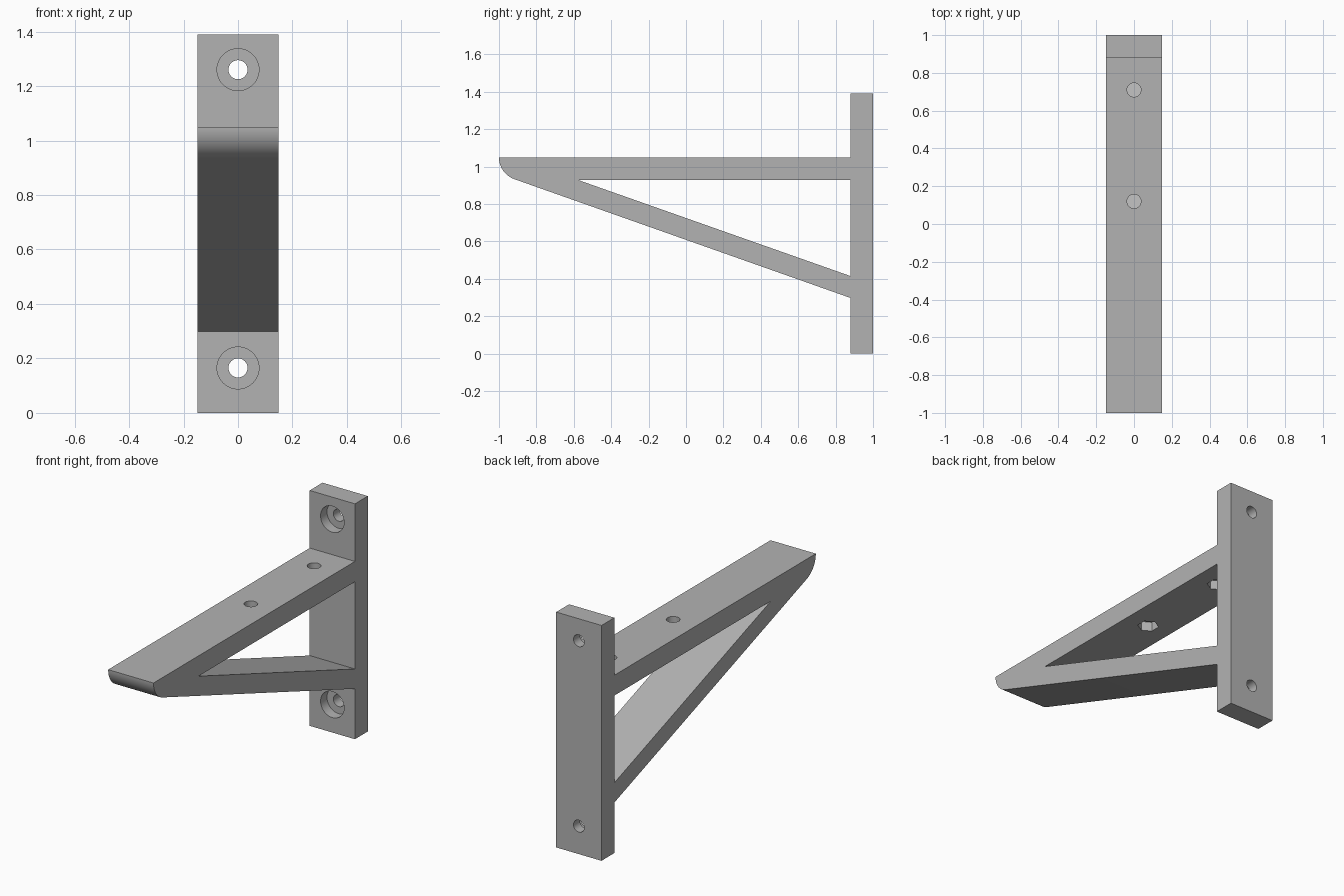
import bpy, bmesh, math
from mathutils import Matrix, Vector

if "Cube" in bpy.data.objects:
    bpy.data.objects.remove(bpy.data.objects["Cube"], do_unlink=True)

HALF = 0.148                    # half width of the bracket
WALL = 0.88                     # front of the wall plate
TOP, UNDER = 1.05, 0.93         # shelf arm top and underside

grey = bpy.data.materials.new("plain grey")
grey.use_nodes = True
COLOUR = (0.45, 0.45, 0.45, 1)
grey.diffuse_color = COLOUR
grey.node_tree.nodes["Principled BSDF"].inputs["Base Color"].default_value = COLOUR


def make_object(name, bm):
    bmesh.ops.recalc_face_normals(bm, faces=bm.faces)
    mesh = bpy.data.meshes.new(name)
    bm.to_mesh(mesh)
    bm.free()
    mesh.materials.append(grey)
    obj = bpy.data.objects.new(name, mesh)
    bpy.context.collection.objects.link(obj)
    return obj


def prism(name, profile, half):
    """Extrude a side profile of (y, z) points across x."""
    bm = bmesh.new()
    face = bm.faces.new([bm.verts.new((-half, y, z)) for y, z in profile])
    new = bmesh.ops.extrude_face_region(bm, geom=[face])["geom"]
    bmesh.ops.translate(bm, vec=(2 * half, 0, 0),
                        verts=[v for v in new if isinstance(v, bmesh.types.BMVert)])
    return make_object(name, bm)


def rod(name, start, end, radius, sides):
    """Cylinder between two points, used as a drill."""
    start, end = Vector(start), Vector(end)
    axis = end - start
    turn = Vector((0, 0, 1)).rotation_difference(axis).to_matrix().to_4x4()
    bm = bmesh.new()
    bmesh.ops.create_cone(bm, cap_ends=True, segments=sides, radius1=radius,
                          radius2=radius, depth=axis.length,
                          matrix=Matrix.Translation((start + end) / 2) @ turn)
    return make_object(name, bm)


# Bracket outline: wall plate, shelf arm and rounded nose running into the strut
R = 0.124
nose = []
for i in range(17):
    a = math.radians(180 + 70.6 * i / 16)
    nose.append((-1 + R + R * math.cos(a), TOP + R * math.sin(a)))
outline = [(WALL, 0), (1, 0), (1, 1.39), (WALL, 1.39), (WALL, TOP)] + nose + [(WALL, 0.298)]
bracket = prism("shelf_bracket", outline, HALF)

# Triangular opening between arm, strut and plate
cutters = [prism("opening_cutter", [(-0.58, UNDER), (WALL, UNDER), (WALL, 0.415)], 0.3)]

# Counterbored screw holes in the wall plate
for z in (0.165, 1.26):
    cutters.append(rod("screw_hole_cutter", (0, 0.8, z), (0, 1.1, z), 0.035, 48))
    cutters.append(rod("counterbore_cutter", (0, 0.8, z), (0, 0.94, z), 0.077, 48))

# Bolt holes in the arm with hexagonal nut pockets underneath
for y in (0.12, 0.71):
    cutters.append(rod("bolt_hole_cutter", (0, y, 0.9), (0, y, 1.1), 0.037, 48))
    cutters.append(rod("nut_pocket_cutter", (0, y, 0.9), (0, y, 0.985), 0.058, 6))

for cutter in cutters:
    mod = bracket.modifiers.new("cut", "BOOLEAN")
    mod.operation = "DIFFERENCE"
    mod.solver = "EXACT"
    mod.object = cutter

bpy.ops.object.select_all(action="DESELECT")
bpy.context.view_layer.objects.active = bracket
bracket.select_set(True)
for mod in list(bracket.modifiers):
    bpy.ops.object.modifier_apply(modifier=mod.name)
for cutter in cutters:
    bpy.data.objects.remove(cutter, do_unlink=True)

bpy.ops.object.shade_smooth_by_angle(angle=math.radians(30))
